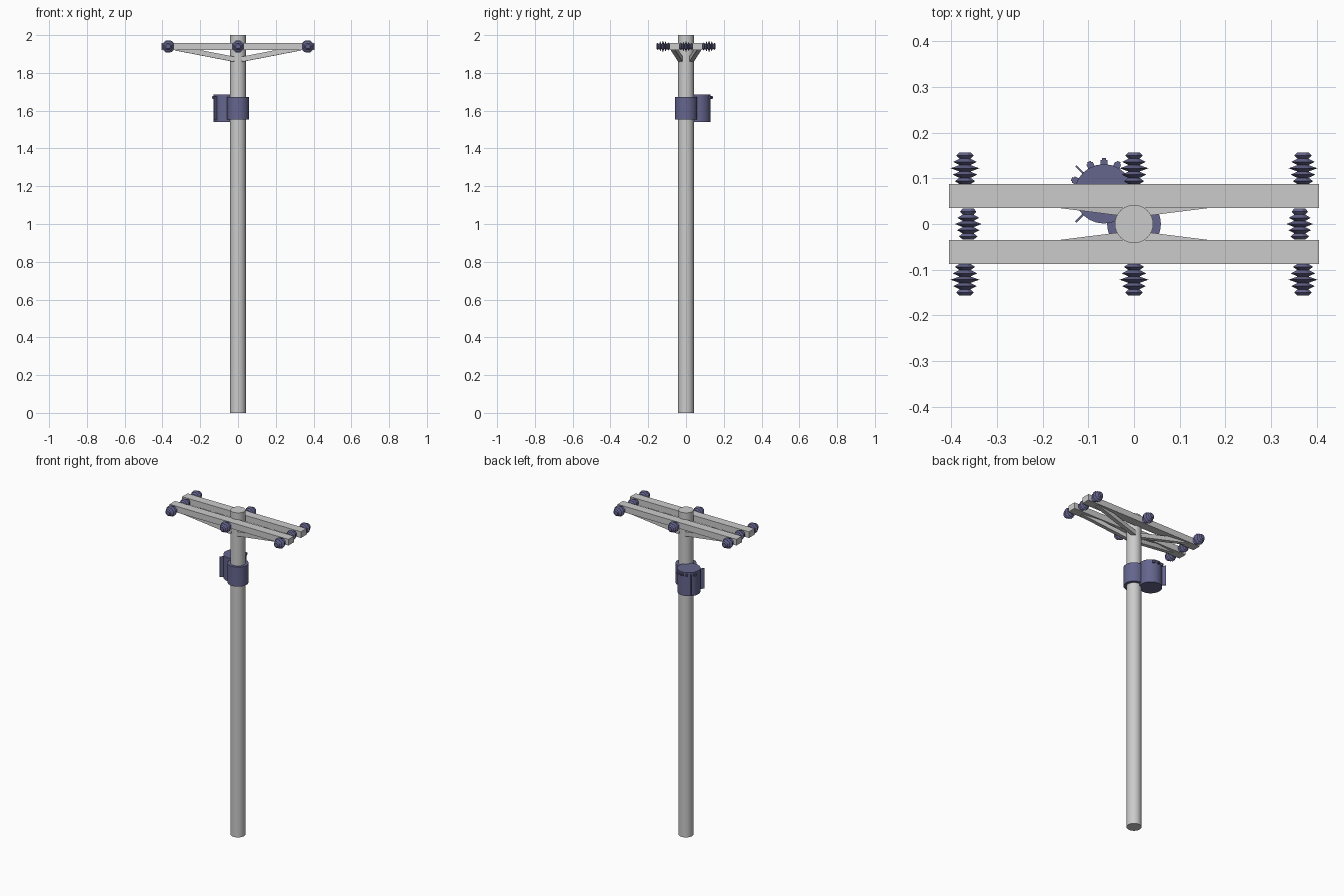
import bpy, bmesh, math
from mathutils import Vector, Matrix

if "Cube" in bpy.data.objects:
    bpy.data.objects.remove(bpy.data.objects["Cube"])

blue = bpy.data.materials.new("blue_paint")
blue.diffuse_color = (0.13, 0.13, 0.27, 1)
blue.use_nodes = True
blue.node_tree.nodes["Principled BSDF"].inputs["Base Color"].default_value = blue.diffuse_color


def finish(name, bm, mat=None, smooth=False):
    bmesh.ops.recalc_face_normals(bm, faces=bm.faces)
    me = bpy.data.meshes.new(name)
    bm.to_mesh(me)
    bm.free()
    ob = bpy.data.objects.new(name, me)
    bpy.context.collection.objects.link(ob)
    if mat:
        me.materials.append(mat)
    if smooth:
        bpy.ops.object.select_all(action='DESELECT')
        ob.select_set(True)
        bpy.context.view_layer.objects.active = ob
        bpy.ops.object.shade_smooth_by_angle(angle=math.radians(35))
    return ob


def box(name, centre, size, rot=None, mat=None):
    bm = bmesh.new()
    m = Matrix.Translation(centre) @ (rot or Matrix()) @ Matrix.Diagonal((*size, 1))
    bmesh.ops.create_cube(bm, size=1, matrix=m)
    return finish(name, bm, mat)


def cylinder(name, x, y, z0, z1, r, sides, mat=None):
    bm = bmesh.new()
    bmesh.ops.create_cone(bm, cap_ends=True, segments=sides, radius1=r, radius2=r, depth=z1 - z0,
                          matrix=Matrix.Translation((x, y, (z0 + z1) / 2)))
    return finish(name, bm, mat, True)


def insulator(name, x, y, z, direction, length, scale=1.0, sides=8):
    """Stack of sharp-edged sheds turned about the y axis."""
    sheds = [0.024, 0.029, 0.034, 0.028, 0.021]
    step = length / len(sheds)
    profile = [(0.0, 0.013)]
    for i, r in enumerate(sheds):
        profile += [((i + 0.5) * step, r * scale), ((i + 1) * step, 0.013)]
    bm = bmesh.new()
    rings = []
    for d, r in profile:
        rings.append([bm.verts.new((x + r * math.cos(a), y + direction * d, z + r * math.sin(a)))
                      for a in [(k + 0.5) * math.tau / sides for k in range(sides)]])
    for a, b in zip(rings, rings[1:]):
        for k in range(sides):
            n = (k + 1) % sides
            bm.faces.new((a[k], a[n], b[n], b[k]))
    bm.faces.new(rings[0])
    bm.faces.new(rings[-1])
    return finish(name, bm, blue)


# Pole
cylinder("pole", 0, 0, 0, 2, 0.042, 32)

# Cross arms, diagonal braces and outer insulators, front and back
for s, side in ((-1, "front"), (1, "back")):
    box(f"{side}_cross_arm", (0, s * 0.061, 1.94), (0.81, 0.053, 0.038))
    for d, hand in ((-1, "left"), (1, "right")):
        a = Vector((d * 0.02, s * 0.029, 1.872))
        b = Vector((d * 0.33, s * 0.068, 1.932))
        v = b - a
        x = v.normalized()
        y = Vector((0, 0, 1)).cross(x).normalized()
        z = x.cross(y)
        rot = Matrix((x, y, z)).transposed().to_4x4()
        box(f"{side}_{hand}_brace", (a + b) / 2, (v.length, 0.024, 0.027), rot)
    for px in (-0.37, 0, 0.37):
        insulator(f"{side}_insulator", px, s * 0.087, 1.94, s, 0.07)

# Insulators between the arm ends
for px in (-0.363, 0.363):
    insulator("middle_insulator", px, -0.034, 1.94, 1, 0.068, 0.92)

# Transformer tank and pole collar
cx, cy, r = -0.066, 0.066, 0.065
cylinder("transformer_tank", cx, cy, 1.54, 1.685, r, 24, blue)
cylinder("pole_collar", 0, 0, 1.553, 1.673, 0.059, 24, blue)

# Thin cooling fins
for ang in (135, 225):
    rot = Matrix.Rotation(math.radians(ang), 4, 'Z')
    c = Vector((cx, cy, 1.613)) + rot @ Vector((r + 0.008, 0, 0))
    box("tank_fin", c, (0.028, 0.004, 0.125), rot, blue)

# Lid clamps around the rim
for ang in (65, 90, 115, 155):
    rot = Matrix.Rotation(math.radians(ang), 4, 'Z')
    c = Vector((cx, cy, 1.67)) + rot @ Vector((r + 0.003, 0, 0))
    box("lid_clamp", c, (0.012, 0.015, 0.014), rot, blue)
    c = Vector((cx, cy, 1.67)) + rot @ Vector((r + 0.009, 0, 0))
    box("clamp_bolt", c, (0.008, 0.009, 0.009), rot, blue)
